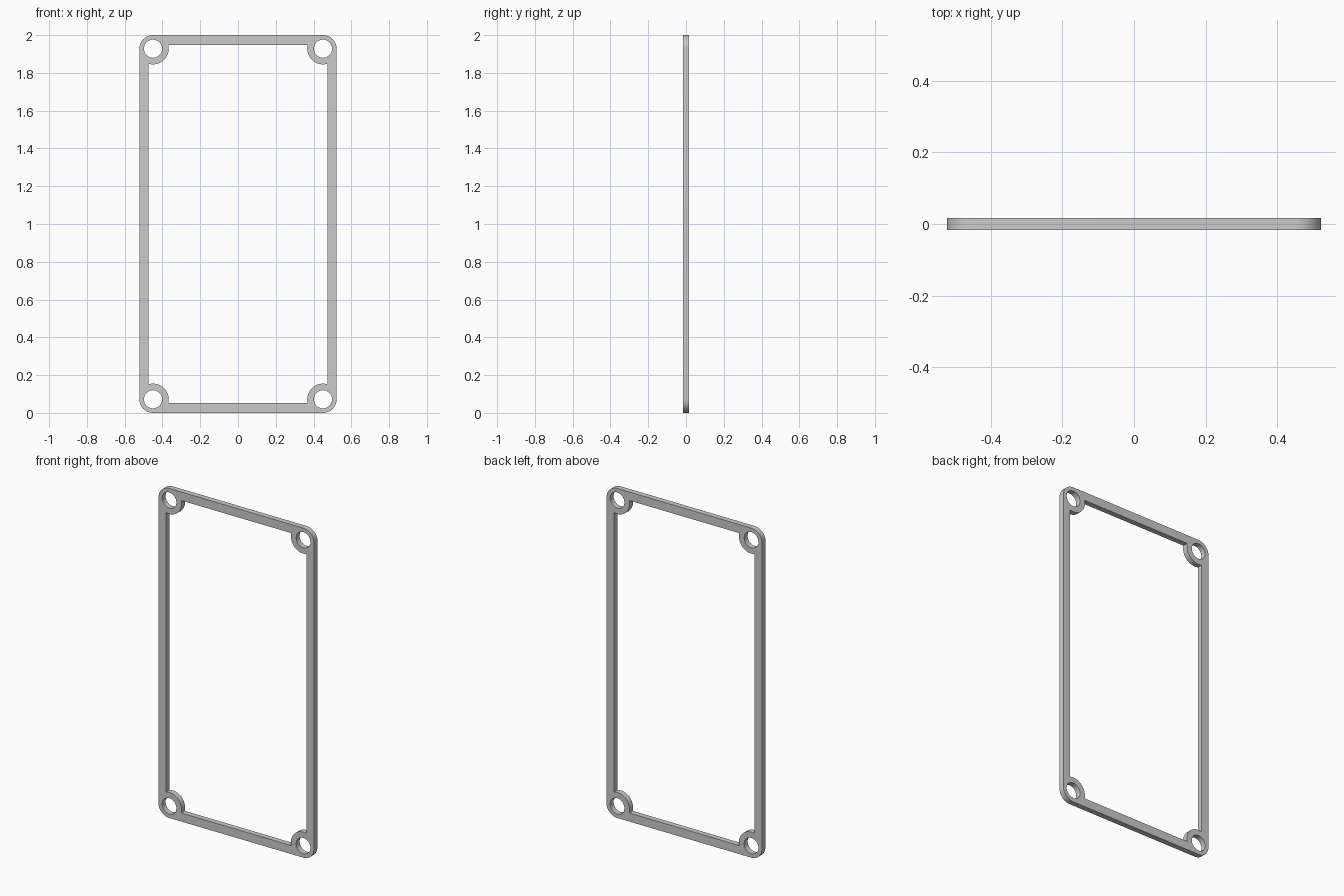
import bpy
from math import sin, cos, acos, asin, pi

if "Cube" in bpy.data.objects:
    bpy.data.objects.remove(bpy.data.objects["Cube"])

HALF_W, HALF_H, HALF_T = 0.522, 1.0, 0.0165   # outer half sizes
IN_W, IN_H = 0.473, 0.948                     # opening half sizes
HOLE_X, HOLE_Z, HOLE_R = 0.45, 0.928, 0.048   # screw holes
BOSS_R, CORNER_R = 0.083, 0.072
QUADRANTS = [(1, 1), (-1, 1), (-1, -1), (1, -1)]


def arc(cx, cy, r, a0, a1, n):
    return [(cx + r * cos(a0 + (a1 - a0) * i / n),
             cy + r * sin(a0 + (a1 - a0) * i / n)) for i in range(n + 1)]


def four_corners(corner):
    """Mirror a corner path into all quadrants as one continuous loop."""
    loop = []
    for sx, sy in QUADRANTS:
        pts = [(sx * x, sy * y) for x, y in corner]
        loop += pts if sx * sy > 0 else pts[::-1]
    return loop


# Outer rounded rectangle
outer = four_corners(arc(HALF_W - CORNER_R, HALF_H - CORNER_R, CORNER_R, 0, pi / 2, 16))

# Opening, with a round boss biting into each corner
a0 = -acos((IN_W - HOLE_X) / BOSS_R)
a1 = -pi - asin((IN_H - HOLE_Z) / BOSS_R)
inner = four_corners(arc(HOLE_X, HOLE_Z, BOSS_R, a0, a1, 24))

# Screw holes
holes = [arc(sx * HOLE_X, sy * HOLE_Z, HOLE_R, 0, 2 * pi, 40)[:-1] for sx, sy in QUADRANTS]

# Filled and extruded profile
curve = bpy.data.curves.new("gasket_frame", 'CURVE')
curve.dimensions = '2D'
curve.fill_mode = 'BOTH'
curve.extrude = HALF_T
for loop in [outer, inner] + holes:
    spline = curve.splines.new('POLY')
    spline.points.add(len(loop) - 1)
    for p, (x, y) in zip(spline.points, loop):
        p.co = (x, y, 0, 1)
    spline.use_cyclic_u = True

frame = bpy.data.objects.new("gasket_frame", curve)
bpy.context.collection.objects.link(frame)
frame.rotation_euler = (pi / 2, 0, 0)
frame.location = (0, 0, HALF_H)

# Turn into a mesh with smooth rounds and sharp rims
bpy.context.view_layer.objects.active = frame
frame.select_set(True)
bpy.ops.object.convert(target='MESH')
bpy.ops.object.mode_set(mode='EDIT')
bpy.ops.mesh.select_all(action='SELECT')
bpy.ops.mesh.remove_doubles(threshold=0.0001)
bpy.ops.mesh.normals_make_consistent(inside=False)
bpy.ops.object.mode_set(mode='OBJECT')
bpy.ops.object.shade_smooth_by_angle(angle=pi / 6)
